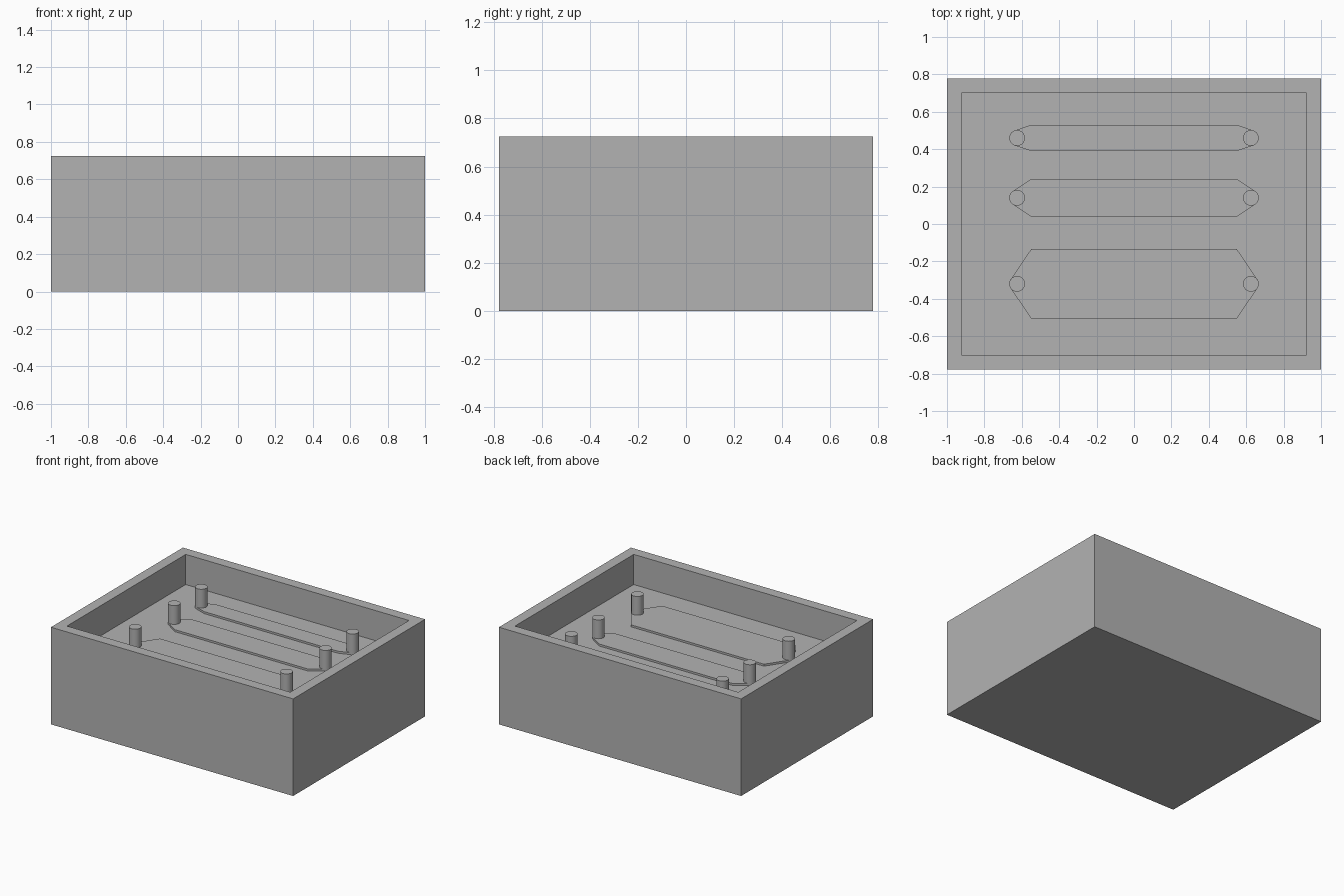
import bpy, bmesh, math
from mathutils import Vector

cube = bpy.data.objects.get("Cube")
if cube:
    bpy.data.objects.remove(cube, do_unlink=True)

grey = bpy.data.materials.new("plain grey")
grey.use_nodes = True
colour = (0.45, 0.45, 0.45, 1)
grey.diffuse_color = colour
grey.node_tree.nodes["Principled BSDF"].inputs["Base Color"].default_value = colour

FLOOR, PLATE, POST_TOP = 0.5, 0.515, 0.655
POST_X, POST_R, PLATE_X = 0.625, 0.042, 0.55
# centre y and half depth of each plate with its pair of posts
ROWS = {"back": (0.46, 0.07), "middle": (0.14, 0.1), "front": (-0.32, 0.185)}


def finish(name, bm):
    bmesh.ops.recalc_face_normals(bm, faces=bm.faces)
    mesh = bpy.data.meshes.new(name)
    bm.to_mesh(mesh)
    bm.free()
    mesh.materials.append(grey)
    obj = bpy.data.objects.new(name, mesh)
    bpy.context.collection.objects.link(obj)
    return obj


def circle(x, y, r, z, n=32):
    return [Vector((x + r * math.cos(2 * math.pi * i / n),
                    y + r * math.sin(2 * math.pi * i / n), z)) for i in range(n)]


def extrude_up(bm, face, height):
    new = bmesh.ops.extrude_face_region(bm, geom=[face])["geom"]
    verts = [v for v in new if isinstance(v, bmesh.types.BMVert)]
    bmesh.ops.translate(bm, verts=verts, vec=(0, 0, height))


# Open tray: block with an inset, sunken top
bm = bmesh.new()
bmesh.ops.create_cube(bm, size=1)
for v in bm.verts:
    v.co = Vector((v.co.x * 2, v.co.y * 1.556, (v.co.z + 0.5) * 0.725))
top = max(bm.faces, key=lambda f: f.calc_center_median().z)
bmesh.ops.inset_individual(bm, faces=[top], thickness=0.11)
extrude_up(bm, top, FLOOR - 0.725)
bmesh.ops.delete(bm, geom=[f for f in bm.faces if f == top and f.calc_center_median().z > 0.7],
                 context="FACES_ONLY")
finish("tray", bm)

for row, (y, half) in ROWS.items():
    # Raised plate: outline stretched tightly round a rectangle and both posts
    pts = circle(-POST_X, y, POST_R, FLOOR) + circle(POST_X, y, POST_R, FLOOR)
    pts += [Vector((sx * PLATE_X, y + sy * half, FLOOR)) for sx in (-1, 1) for sy in (-1, 1)]
    pts.sort(key=lambda p: (p.x, p.y))
    hull = []
    for chain in (pts, pts[::-1]):
        part = []
        for p in chain:
            while len(part) > 1 and (part[-1] - part[-2]).cross(p - part[-2]).z <= 1e-7:
                part.pop()
            part.append(p)
        hull += part[:-1]
    bm = bmesh.new()
    extrude_up(bm, bm.faces.new([bm.verts.new(p) for p in hull]), PLATE - FLOOR)
    finish(row + "_plate", bm)

    # Round posts at both ends
    for side, x in (("left", POST_X), ("right", -POST_X)):
        bm = bmesh.new()
        ring = [bm.verts.new(p) for p in circle(x, y, POST_R, FLOOR)]
        extrude_up(bm, bm.faces.new(ring), POST_TOP - FLOOR)
        post = finish(f"{row}_{side}_post", bm)
        bpy.ops.object.select_all(action="DESELECT")
        post.select_set(True)
        bpy.context.view_layer.objects.active = post
        bpy.ops.object.shade_smooth_by_angle(angle=math.radians(35))
